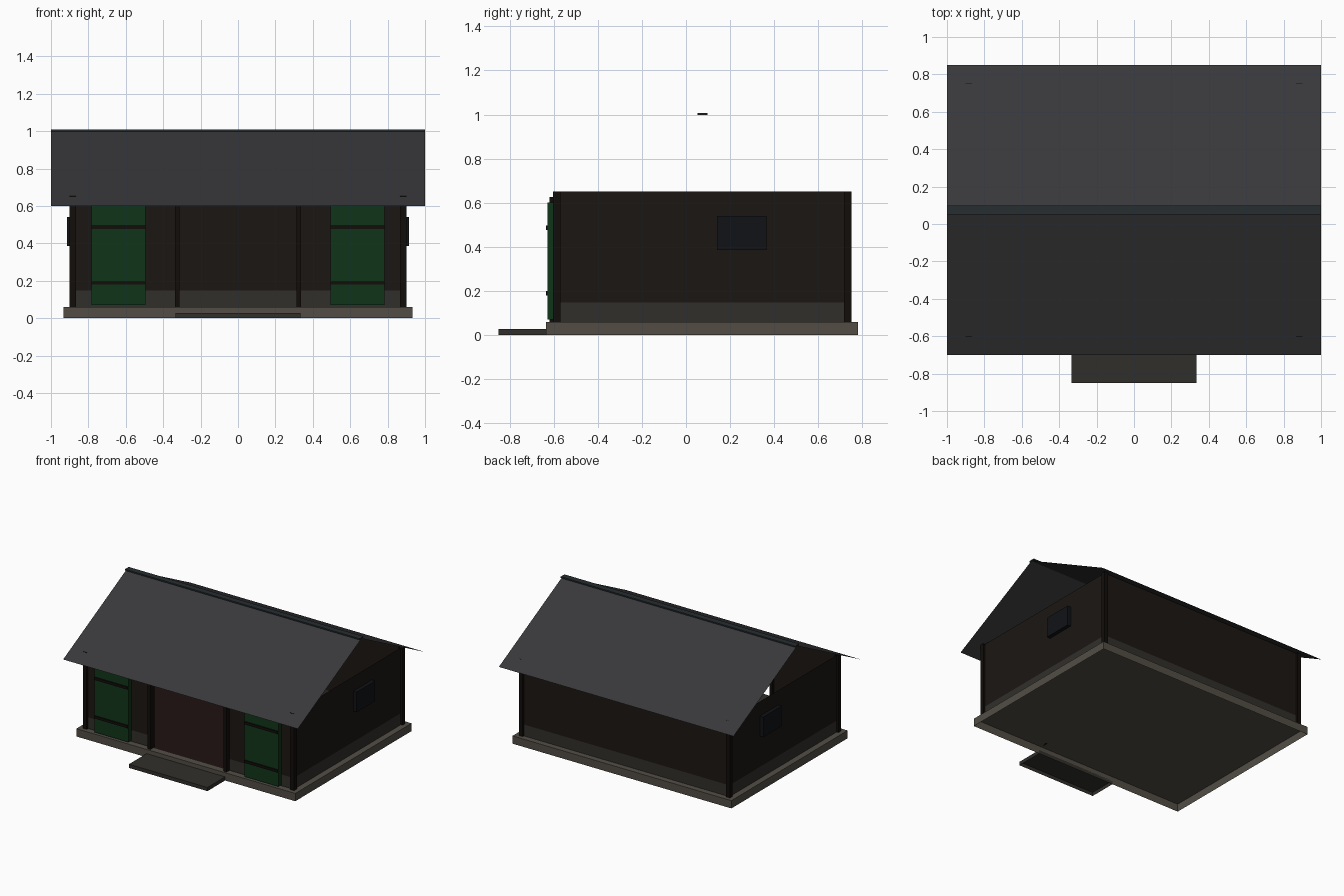
import bpy

if "Cube" in bpy.data.objects:
    bpy.data.objects.remove(bpy.data.objects["Cube"])


def material(name, rgb):
    m = bpy.data.materials.new(name)
    m.diffuse_color = (*rgb, 1)
    m.use_nodes = True
    m.node_tree.nodes["Principled BSDF"].inputs["Base Color"].default_value = m.diffuse_color
    return m


WOOD = material("dark_wood", (0.011, 0.008, 0.006))
BEAM = material("beam_wood", (0.006, 0.004, 0.003))
FLOOR = material("red_floor", (0.012, 0.006, 0.005))
STONE = material("stone", (0.085, 0.075, 0.06))
PLINTH = material("plinth_stone", (0.03, 0.028, 0.024))
GREEN = material("green_paint", (0.005, 0.035, 0.009))
METAL = material("roof_metal", (0.04, 0.04, 0.043))
CAP = material("ridge_metal", (0.02, 0.026, 0.03))
GLASS = material("dark_glass", (0.005, 0.006, 0.008))


def mesh(name, verts, faces, mat, mirror=False):
    me = bpy.data.meshes.new(name)
    me.from_pydata(verts, [], faces)
    me.materials.append(mat)
    ob = bpy.data.objects.new(name, me)
    bpy.context.collection.objects.link(ob)
    if mirror:
        ob.modifiers.new("mirror", 'MIRROR')
    return ob


def box(name, xs, ys, zs, mat, mirror=False, bottom=True):
    verts = [(x, y, z) for x in xs for y in ys for z in zs]
    faces = [(0, 1, 3, 2), (4, 6, 7, 5), (0, 4, 5, 1),
             (2, 3, 7, 6), (1, 5, 7, 3), (0, 2, 6, 4)]
    return mesh(name, verts, faces if bottom else faces[:5], mat, mirror)


def sheet(name, a, b, zs, mat, mirror=False):
    """Upright thin wall from plan point a to plan point b."""
    verts = [(*a, zs[0]), (*b, zs[0]), (*b, zs[1]), (*a, zs[1])]
    return mesh(name, verts, [(0, 1, 2, 3)], mat, mirror)


# open-bottomed foundation and entrance step, interior floor
box("foundation", (-0.933, 0.933), (-0.635, 0.78), (0, 0.06), STONE, bottom=False)
box("entrance_step", (-0.335, 0.335), (-0.85, -0.635), (0, 0.028), PLINTH, bottom=False)
mesh("floor", [(-0.88, -0.59, 0.062), (0.88, -0.59, 0.062),
               (0.88, 0.735, 0.062), (-0.88, 0.735, 0.062)], [(0, 1, 2, 3)], FLOOR)

# stone plinth below timber walls, with an open front doorway
for part, zs, mat in (("plinth", (0.06, 0.148), PLINTH),
                      ("wall", (0.148, 0.652), WOOD)):
    sheet("side_" + part, (0.885, -0.588), (0.885, 0.735), zs, mat, True)
    sheet("back_" + part, (0.885, 0.735), (-0.885, 0.735), zs, mat)
    sheet("front_" + part, (0.325, -0.588), (0.885, -0.588), zs, mat, True)

# corner posts and doorway posts
for name, ys in (("front", (-0.603, -0.57)), ("back", (0.717, 0.75))):
    box(name + "_corner_post", (0.867, 0.9), ys, (0.06, 0.652), BEAM, True)
box("doorway_post", (0.312, 0.338), (-0.62, -0.57), (0.06, 0.625), BEAM, True)

# green shutters with cross battens
box("front_shutter", (0.495, 0.783), (-0.628, -0.59), (0.07, 0.6), GREEN, True)
for i, z in enumerate((0.19, 0.487)):
    box(f"shutter_batten_{i}", (0.495, 0.783), (-0.636, -0.626),
        (z - 0.01, z + 0.01), BEAM, True)

# side windows
box("side_window", (0.88, 0.914), (0.14, 0.365), (0.385, 0.54), GLASS, True)

# thin roof sheets and ridge cap
mesh("roof",
     [(-1, -0.7, 0.6), (1, -0.7, 0.6), (-1, 0.075, 1.0),
      (1, 0.075, 1.0), (-1, 0.85, 0.6), (1, 0.85, 0.6)],
     [(0, 1, 3, 2), (2, 3, 5, 4)], METAL)
box("ridge_cap", (-1, 1), (0.052, 0.098), (0.998, 1.008), CAP)
